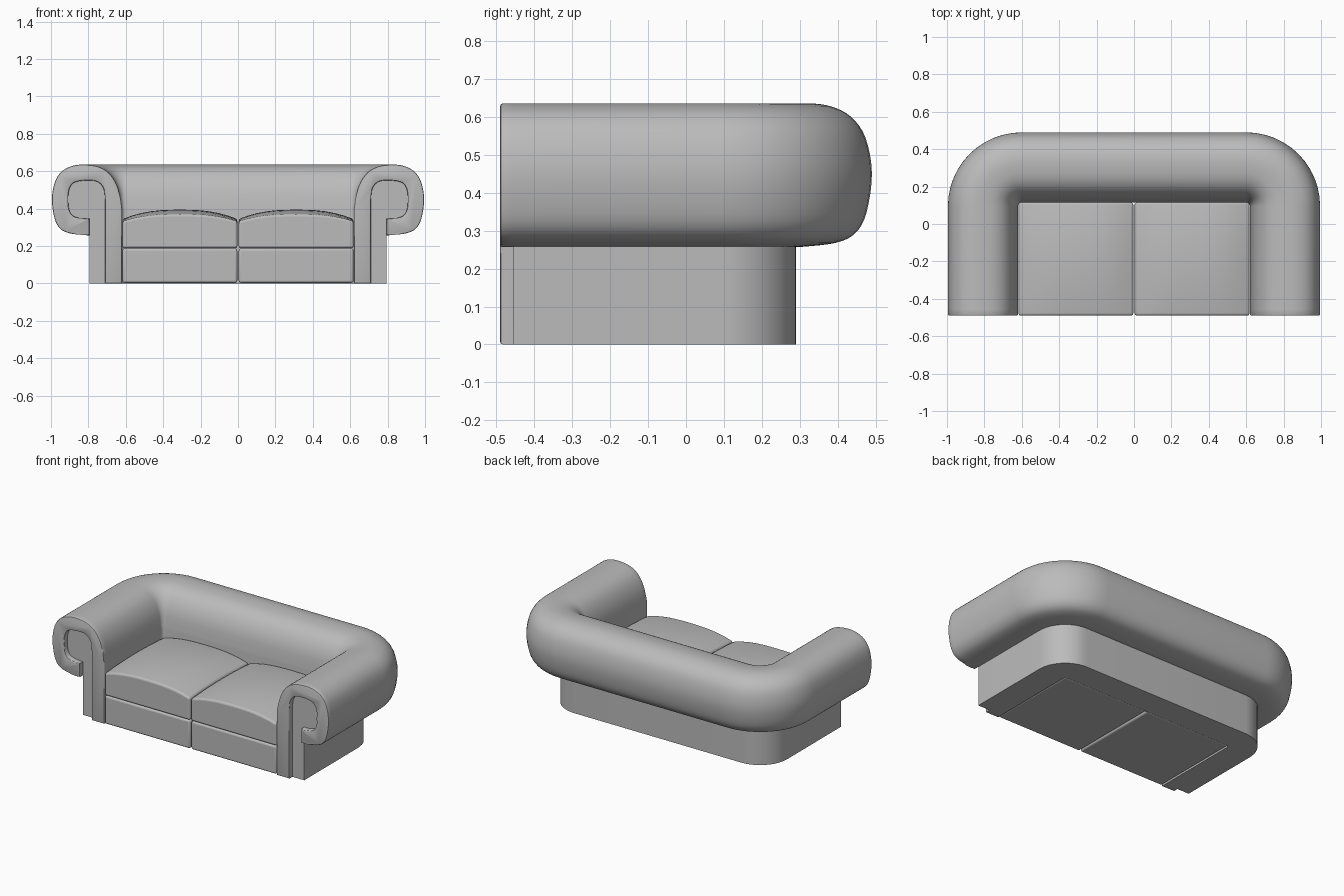
import bpy, bmesh
from math import cos, sin, radians
from mathutils import Vector

if "Cube" in bpy.data.objects:
    bpy.data.objects.remove(bpy.data.objects["Cube"], do_unlink=True)

GREY = (0.5, 0.5, 0.5, 1)
mat = bpy.data.materials.new("grey upholstery")
mat.use_nodes = True
mat.diffuse_color = GREY
mat.node_tree.nodes["Principled BSDF"].inputs["Base Color"].default_value = GREY

FRONT, RECESS, INNER_X, INNER_Y = -0.49, -0.455, 0.62, 0.115
CORNER = 0.02  # radius of the inner corner


def finish(name, bm, angle=35, bevel=0):
    bmesh.ops.recalc_face_normals(bm, faces=bm.faces)
    me = bpy.data.meshes.new(name)
    bm.to_mesh(me)
    bm.free()
    ob = bpy.data.objects.new(name, me)
    bpy.context.collection.objects.link(ob)
    me.materials.append(mat)
    if bevel:
        mod = ob.modifiers.new("soft edges", "BEVEL")
        mod.width, mod.segments = bevel, 4
        mod.limit_method, mod.angle_limit = "ANGLE", radians(50)
    bpy.ops.object.select_all(action="DESELECT")
    ob.select_set(True)
    bpy.context.view_layer.objects.active = ob
    bpy.ops.object.shade_smooth_by_angle(angle=radians(angle))
    return ob


def spline(points, steps=4):
    """Smooth curve through the given points."""
    p = [Vector(q) for q in points]
    p = [p[0]] + p + [p[-1]]
    out = []
    for a, b, c, d in zip(p, p[1:], p[2:], p[3:]):
        for i in range(steps):
            t = i / steps
            out.append(0.5 * (2 * b + (c - a) * t + (2 * a - 5 * b + 4 * c - d) * t * t
                              + (3 * b - a - 3 * c + d) * t ** 3))
    return out + [p[-1]]


# Section of the rolled arm: distance outward from the seat, height
roll = spline([(0, 0.39), (0.018, 0.5), (0.06, 0.58), (0.12, 0.622), (0.2, 0.635),
               (0.265, 0.628), (0.32, 0.6), (0.358, 0.545), (0.375, 0.45), (0.36, 0.345),
               (0.33, 0.292), (0.28, 0.268), (0.2, 0.258), (0.175, 0.258)])
section = [Vector((0, 0))] + roll + [Vector((0.175, 0))]

# Inner edge of the scroll trim on the arm fronts
scroll = spline([(0.09, 0.45), (0.1, 0.51), (0.135, 0.545), (0.2, 0.55), (0.26, 0.537),
                 (0.283, 0.5), (0.288, 0.45), (0.283, 0.395), (0.26, 0.36), (0.21, 0.347),
                 (0.175, 0.347)])
trim = [Vector((0, 0))] + roll + scroll[::-1] + [Vector((0.09, 0))]


# Arms and back: one section swept around three sides
def station(sign, angle, y=None):
    cx, cy = INNER_X - CORNER, INNER_Y - CORNER
    a = radians(angle)
    ring = []
    for u, z in section:
        r = u + CORNER
        ring.append((sign * (cx + r * cos(a)), cy + r * sin(a) if y is None else y, z))
    return ring


angles = [i * 7.5 for i in range(13)]
stations = ([station(1, 0, RECESS)] + [station(1, a) for a in angles]
            + [station(-1, a) for a in angles[::-1]] + [station(-1, 0, RECESS)])
bm = bmesh.new()
rings = [[bm.verts.new(co) for co in s] for s in stations]
n = len(section)
for a, b in zip(rings, rings[1:]):
    for i in range(n):
        j = (i + 1) % n
        bm.faces.new((a[i], a[j], b[j], b[i]))
bm.faces.new(rings[0])
bm.faces.new(rings[-1])
finish("arms_and_back", bm)

# Raised scroll trim on each arm front
for side, sign in (("left", 1), ("right", -1)):
    bm = bmesh.new()
    face = bm.faces.new([bm.verts.new((sign * (INNER_X + u), RECESS, z)) for u, z in trim])
    ext = bmesh.ops.extrude_face_region(bm, geom=[face], use_keep_orig=True)
    front = [v for v in ext["geom"] if isinstance(v, bmesh.types.BMVert)]
    for v in front:
        v.co.y = FRONT
    rim = [e for e in bm.edges if all(v.co.y < FRONT + 0.001 for v in e.verts)]
    bmesh.ops.bevel(bm, geom=rim, offset=0.007, segments=2, profile=0.5, affect="EDGES")
    finish(side + "_arm_scroll_trim", bm)


def block(z0, z1, x0, x1, cuts=0):
    bm = bmesh.new()
    bmesh.ops.create_cube(bm, size=2)
    if cuts:
        bmesh.ops.subdivide_edges(bm, edges=bm.edges, cuts=cuts, use_grid_fill=True)
    for v in bm.verts:
        s, t, top = v.co
        z = z0 + (z1 - z0) * (top + 1) / 2
        if cuts:  # crowned top
            crown = 0.05 * (1 - abs(s) ** 2.6) * (0.75 + 0.25 * (1 - t * t))
            z += (crown + 0.012 * (1 - t * t)) * (top + 1) / 2
        v.co = ((x0 + x1) / 2 + s * (x1 - x0) / 2,
                (FRONT + INNER_Y) / 2 + t * (INNER_Y - FRONT) / 2, z)
    return bm


# Seat bases and cushions
for side, sign in (("left", 1), ("right", -1)):
    x0, x1 = sorted((sign * 0.004, sign * 0.617))
    finish(side + "_seat_base", block(0.003, 0.186, x0, x1), bevel=0.012)
    finish(side + "_seat_cushion", block(0.188, 0.332, x0, x1, cuts=11), bevel=0.022)
